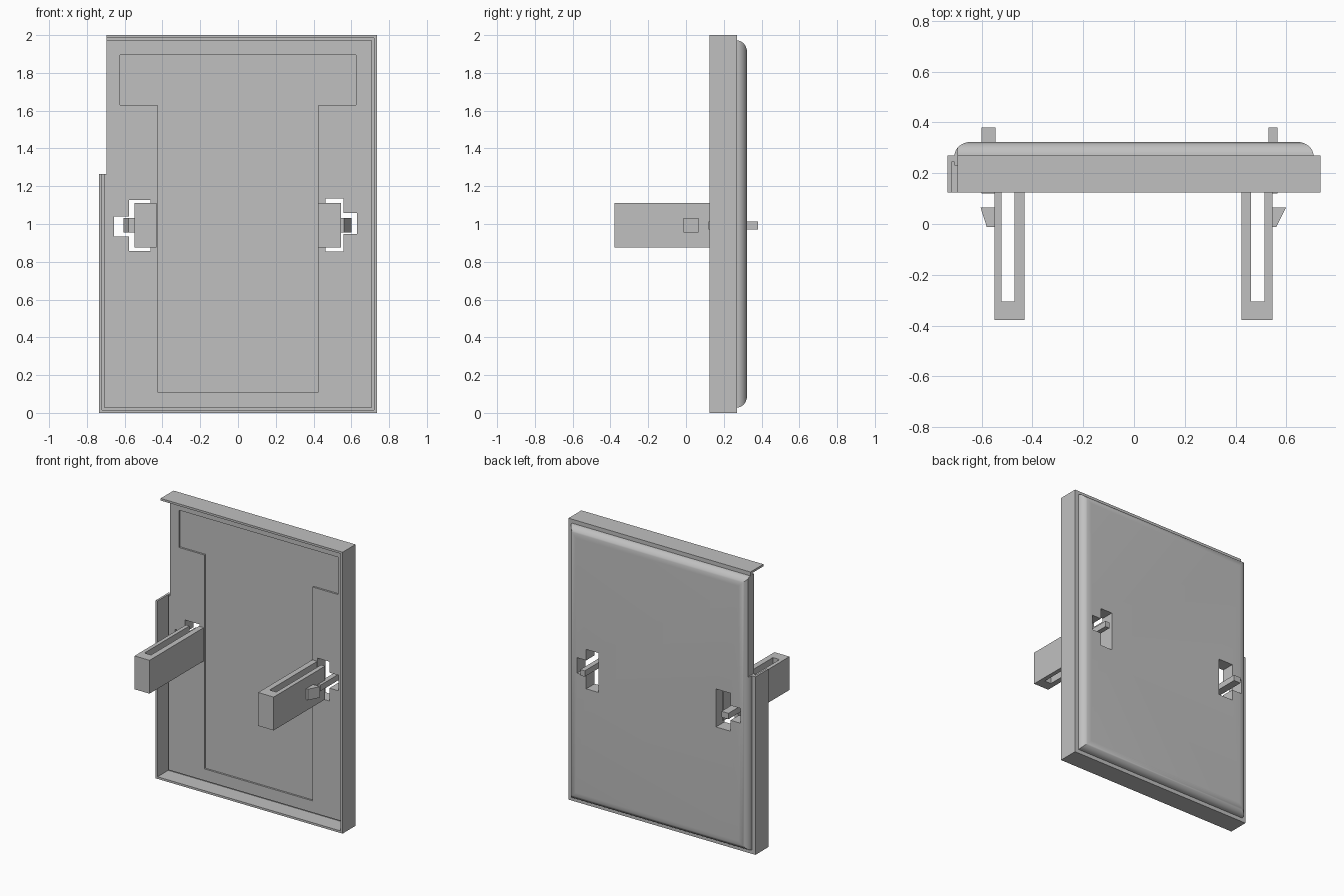
import bpy, bmesh, math

cube = bpy.data.objects.get("Cube")
if cube:
    bpy.data.objects.remove(cube, do_unlink=True)

GREY = (0.53, 0.53, 0.53, 1)
mat = bpy.data.materials.new("plain grey")
mat.use_nodes = True
mat.diffuse_color = GREY
mat.node_tree.nodes["Principled BSDF"].inputs["Base Color"].default_value = GREY


def finish(name, bm):
    bmesh.ops.recalc_face_normals(bm, faces=bm.faces)
    mesh = bpy.data.meshes.new(name)
    bm.to_mesh(mesh)
    bm.free()
    mesh.materials.append(mat)
    obj = bpy.data.objects.new(name, mesh)
    bpy.context.collection.objects.link(obj)
    return obj


def prism(name, outline, lo, hi, axis):
    """Extrude a 2D outline: axis 'y' uses (x, z) points, axis 'z' uses (x, y)."""
    bm = bmesh.new()
    rings = []
    for d in (lo, hi):
        rings.append([bm.verts.new((a, d, b) if axis == "y" else (a, b, d))
                      for a, b in outline])
    bridge(bm, *rings)
    for ring in rings:
        bm.faces.new(ring)
    return finish(name, bm)


def bridge(bm, r1, r2):
    n = len(r1)
    for i in range(n):
        j = (i + 1) % n
        bm.faces.new((r1[i], r1[j], r2[j], r2[i]))


def rect(x0, x1, b0, b1):
    return [(x0, b0), (x1, b0), (x1, b1), (x0, b1)]


def activate(obj):
    bpy.ops.object.select_all(action="DESELECT")
    obj.select_set(True)
    bpy.context.view_layer.objects.active = obj


def cut(target, cutter):
    cutter.hide_render = True
    mod = target.modifiers.new("cut", "BOOLEAN")
    mod.operation = "DIFFERENCE"
    mod.solver = "EXACT"
    mod.object = cutter
    activate(target)
    bpy.ops.object.modifier_apply(modifier=mod.name)
    bpy.data.objects.remove(cutter, do_unlink=True)


# Cover: rectangular rings (half width, depth) from inner floor, over the rim, to the domed back
HALF_W = 0.735
profile = [(0.708, 0.23), (0.708, 0.245), (0.72, 0.245), (0.72, 0.125),
           (HALF_W, 0.125), (HALF_W, 0.27)]
STEPS = 10
for i in range(STEPS + 1):
    a = math.pi / 2 * i / STEPS
    profile.append((0.64 + 0.067 * math.cos(a), 0.27 + 0.054 * math.sin(a)))

bm = bmesh.new()
rings = []
for hx, y in profile:
    hz = 1 - HALF_W + hx
    rings.append([bm.verts.new((x, y, 1 + z)) for x, z in rect(-hx, hx, -hz, hz)])
for r1, r2 in zip(rings, rings[1:]):
    bridge(bm, r1, r2)
bm.faces.new(rings[0])
bm.faces.new(rings[-1])
cover = finish("cover", bm)

# Shallow T-shaped recess in the inner floor
half_t = [(0.425, 0.11), (0.425, 1.63), (0.625, 1.63), (0.625, 1.895)]
tee = half_t + [(-x, z) for x, z in reversed(half_t)]
cut(cover, prism("recess_cutter", tee, 0.1, 0.243, "y"))

# Missing upper part of the right rim
cut(cover, prism("notch_cutter", rect(-0.9, -0.696, 1.265, 2.2), 0, 0.5, "y"))

# Per side: slot (inner, step, outer x), slot z ranges, arm x stations, catch tips, tab x range
sides = {
    "left": (1, (0.463, 0.558, 0.63), (0.855, 1.135), (0.947, 1.057),
             (0.423, 0.462, 0.514, 0.545), (0.56, 0.60), (0.53, 0.565)),
    "right": (-1, (0.463, 0.577, 0.656), (0.857, 1.127), (0.935, 1.04),
              (0.431, 0.47, 0.522, 0.549), (0.58, 0.605), (0.545, 0.60)),
}
for side, (s, slot, tall, short, arm, catch, tab) in sides.items():
    # Stepped slot through the cover
    x0, x1, x2 = slot
    outline = [(x0, tall[0]), (x1, tall[0]), (x1, short[0]), (x2, short[0]),
               (x2, short[1]), (x1, short[1]), (x1, tall[1]), (x0, tall[1])]
    cut(cover, prism("slot_cutter", [(s * x, z) for x, z in outline], 0, 0.5, "y"))

    # U-shaped spring arm
    a0, a1, a2, a3 = arm
    u = [(a0, 0.25), (a0, -0.378), (a3, -0.378), (a3, 0.2),
         (a2, 0.2), (a2, -0.305), (a1, -0.305), (a1, 0.25)]
    prism(side + "_spring_arm", [(s * x, y) for x, y in u], 0.875, 1.112, "z")

    # Wedge catch on the outer leg
    wedge = [(a3 - 0.005, -0.012), (catch[0], -0.012),
             (catch[1], 0.066), (a3 - 0.005, 0.066)]
    prism(side + "_catch", [(s * x, y) for x, y in wedge], 0.954, 1.032, "z")

    # Release tab reaching out of the back
    tab_outline = [(s * x, y) for x, y in rect(tab[0], tab[1], 0.12, 0.38)]
    prism(side + "_release_tab", tab_outline, 0.97, 1.012, "z")

activate(cover)
bpy.ops.object.shade_smooth_by_angle(angle=math.radians(30))
